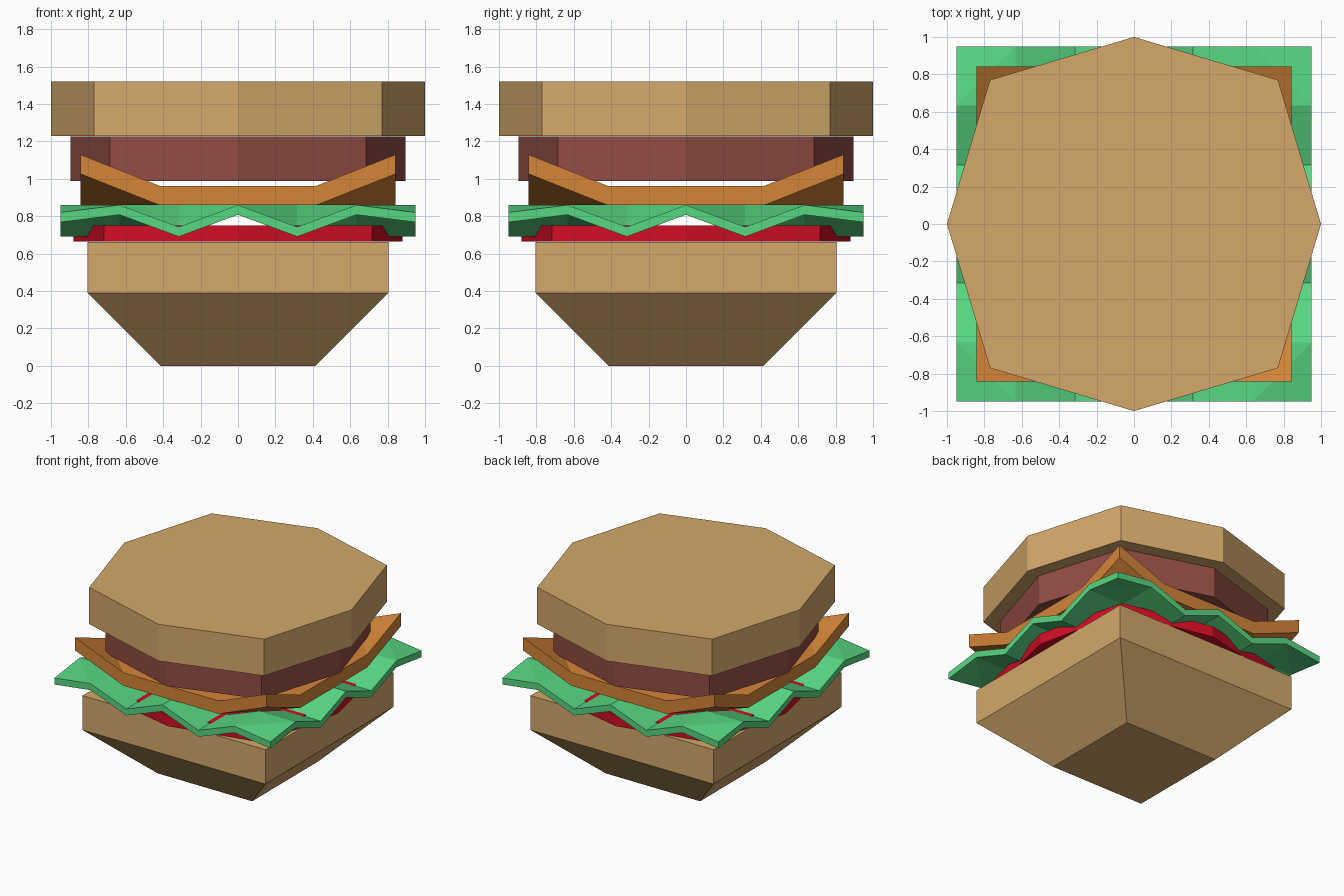
import bpy, bmesh

if "Cube" in bpy.data.objects:
    bpy.data.objects.remove(bpy.data.objects["Cube"])


def material(name, rgb):
    m = bpy.data.materials.new(name)
    m.diffuse_color = (*rgb, 1)
    m.use_nodes = True
    m.node_tree.nodes["Principled BSDF"].inputs["Base Color"].default_value = m.diffuse_color
    return m


BUN = material("toasted_bun", (0.655, 0.393, 0.147))
MEAT = material("brown_meat", (0.283, 0.073, 0.058))
CHEESE = material("orange_cheese", (0.66, 0.235, 0.04))
GREEN = material("leaf_green", (0.098, 0.68, 0.223))
RED = material("tomato_red", (0.645, 0.004, 0.018))


def finish(bm, name, mat):
    bmesh.ops.recalc_face_normals(bm, faces=bm.faces)
    me = bpy.data.meshes.new(name)
    bm.to_mesh(me)
    bm.free()
    me.materials.append(mat)
    bpy.context.collection.objects.link(bpy.data.objects.new(name, me))


def stack(name, mat, rings):
    """Closed solid through a list of (outline, z) rings."""
    bm = bmesh.new()
    loops = [[bm.verts.new((x, y, z)) for x, y in pts] for pts, z in rings]
    bm.faces.new(loops[0])
    bm.faces.new(loops[-1])
    for a, b in zip(loops, loops[1:]):
        for i in range(len(a)):
            j = (i + 1) % len(a)
            bm.faces.new((a[i], a[j], b[j], b[i]))
    finish(bm, name, mat)


def square(h):
    return [(-h, -h), (h, -h), (h, h), (-h, h)]


def octagon(r, d):
    return [(r, 0), (d, d), (0, r), (-d, d), (-r, 0), (-d, -d), (0, -r), (d, -d)]


def sheet(name, mat, coords, height, thick):
    """Folded square slice: height(i, j) gives the top, corners fold across."""
    bm = bmesh.new()
    n = len(coords)
    rows = [[[bm.verts.new((x, y, height(i, j) - t)) for j, y in enumerate(coords)]
             for i, x in enumerate(coords)] for t in (0, thick)]
    for g in rows:
        for i in range(n - 1):
            for j in range(n - 1):
                a, b, c, d = g[i][j], g[i + 1][j], g[i + 1][j + 1], g[i][j + 1]
                mid = (coords[i] + coords[i + 1]) * (coords[j] + coords[j + 1])
                if mid > 0.001:
                    tris = ((a, b, d), (b, c, d))
                else:
                    tris = ((a, b, c), (a, c, d))
                for t in tris:
                    bm.faces.new(t)
    # Rim
    top, low = rows
    m = n - 1
    rim = ([(i, 0) for i in range(m)] + [(m, j) for j in range(m)]
           + [(i, m) for i in range(m, 0, -1)] + [(0, j) for j in range(m, 0, -1)])
    for (i, j), (k, l) in zip(rim, rim[1:] + rim[:1]):
        bm.faces.new((top[i][j], top[k][l], low[k][l], low[i][j]))
    finish(bm, name, mat)


def leaf_height(i, j):
    u, v = abs(i - 3), abs(j - 3)
    if u == 3 and v == 3:
        return 0.82
    if 0 not in (u, v) and 1 in (u, v):
        return 0.743
    return 0.86


def cheese_height(i, j):
    return 1.13 if i in (0, 3) and j in (0, 3) else 0.963


# Buns
stack("bottom_bun", BUN, [(square(0.415), 0), (square(0.805), 0.39), (square(0.805), 0.663)])
stack("top_bun", BUN, [(octagon(1.0, 0.77), 1.228), (octagon(1.0, 0.77), 1.52)])

# Round fillings
stack("tomato_slice", RED, [(octagon(0.88, 0.717), 0.664), (octagon(0.88, 0.717), 0.75)])
stack("meat_patty", MEAT, [(octagon(0.895, 0.685), 0.988), (octagon(0.895, 0.685), 1.227)])

# Wavy lettuce and cheese with drooped-up corners
sheet("lettuce_leaf", GREEN, [k * 0.95 / 3 for k in range(-3, 4)], leaf_height, 0.052)
sheet("cheese_slice", CHEESE, [-0.843, -0.42, 0.42, 0.843], cheese_height, 0.103)
